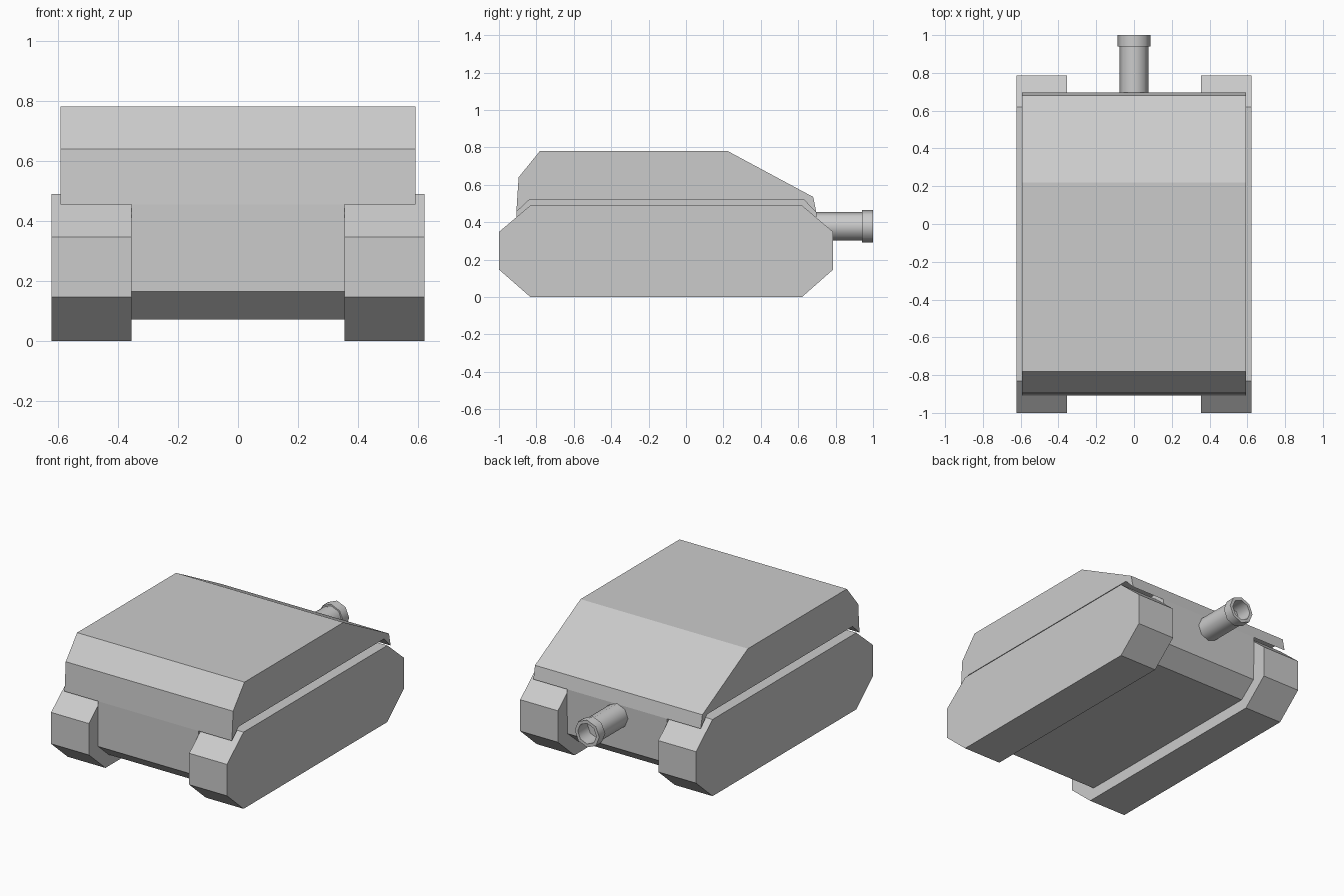
import bpy, bmesh, math

if "Cube" in bpy.data.objects:
    bpy.data.objects.remove(bpy.data.objects["Cube"])


def finish(name, bm):
    bmesh.ops.recalc_face_normals(bm, faces=bm.faces)
    mesh = bpy.data.meshes.new(name)
    bm.to_mesh(mesh)
    bm.free()
    obj = bpy.data.objects.new(name, mesh)
    bpy.context.collection.objects.link(obj)
    return obj


def side_prism(name, profile, x0, x1):
    """Extrude a (y, z) side profile from x0 to x1."""
    bm = bmesh.new()
    a = [bm.verts.new((x0, y, z)) for y, z in profile]
    b = [bm.verts.new((x1, y, z)) for y, z in profile]
    bm.faces.new(a)
    bm.faces.new(b[::-1])
    n = len(profile)
    for i in range(n):
        j = (i + 1) % n
        bm.faces.new((a[i], a[j], b[j], b[i]))
    return finish(name, bm)


def lathe_y(name, profile, z, sides):
    """Revolve an open (y, radius) profile about a line along y."""
    bm = bmesh.new()
    rings = []
    for y, r in profile:
        rings.append([bm.verts.new((r * math.cos(t), y, z + r * math.sin(t)))
                      for t in (2 * math.pi * k / sides for k in range(sides))])
    for p, q in zip(rings, rings[1:]):
        for k in range(sides):
            m = (k + 1) % sides
            bm.faces.new((p[k], p[m], q[m], q[k]))
    bm.faces.new(rings[0])
    bm.faces.new(rings[-1])
    return finish(name, bm)


# Track units, one per side
track = [(-1, 0.147), (-0.832, 0), (0.62, 0), (0.787, 0.147),
         (0.787, 0.348), (0.62, 0.49), (-0.832, 0.49), (-1, 0.348)]
for side, s in (("left", -1), ("right", 1)):
    side_prism(side + "_track", track, s * 0.355, s * 0.622)

# Upper hull, its underside follows the tracks with a small gap
underside = [(-0.907, 0.455), (-0.838, 0.52), (0.63, 0.52), (0.697, 0.452)]
roof = [(0.68, 0.535), (0.22, 0.782), (-0.78, 0.782), (-0.895, 0.64)]
side_prism("upper_hull", underside + roof, -0.592, 0.592)

# Lower hull between the tracks
belly = [(0.69, 0.165), (0.58, 0.073), (-0.80, 0.073), (-0.905, 0.165)]
side_prism("lower_hull", underside + belly, -0.355, 0.355)

# Gun barrel with hollow muzzle ring
gun = lathe_y("gun_barrel", [(0.66, 0.077), (0.94, 0.077), (0.94, 0.087),
                             (1.0, 0.087), (1.0, 0.066), (0.90, 0.066)], 0.378, 8)
bpy.context.view_layer.objects.active = gun
gun.select_set(True)
bpy.ops.object.shade_smooth_by_angle(angle=math.radians(50))
